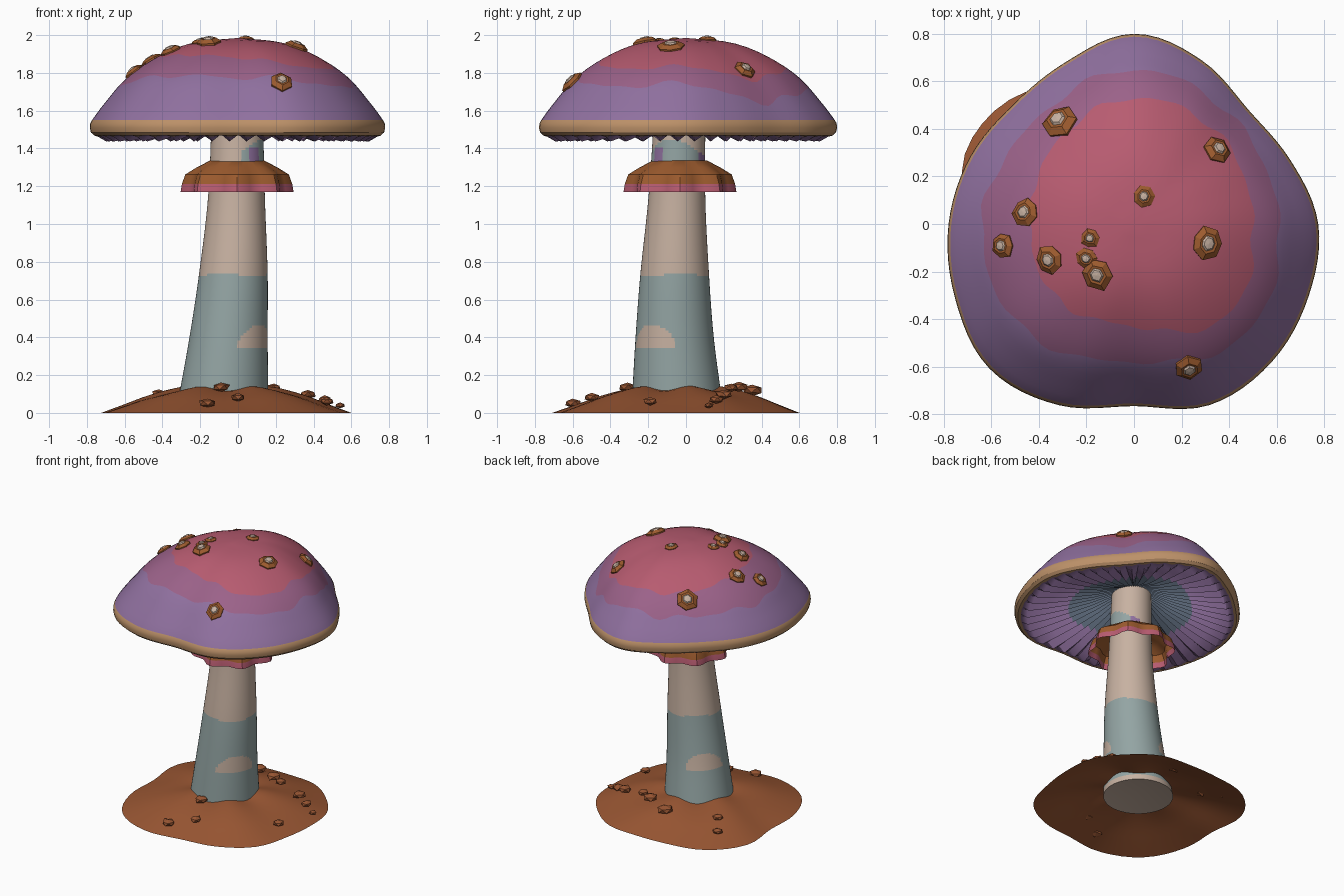
import bpy, bmesh, math, random
from mathutils import Vector, Matrix

if "Cube" in bpy.data.objects:
    bpy.data.objects.remove(bpy.data.objects["Cube"])

random.seed(4)
TAU = 2 * math.pi


def material(name, rgb):
    m = bpy.data.materials.new(name)
    m.diffuse_color = [(c / 255) ** 2.2 for c in rgb] + [1]
    m.use_nodes = True
    m.node_tree.nodes["Principled BSDF"].inputs["Base Color"].default_value = m.diffuse_color
    return m


PINK = material("dusty pink", (182, 92, 112))
MAUVE = material("mauve", (154, 98, 136))
PURPLE = material("soft purple", (143, 112, 158))
RIM = material("rim tan", (186, 143, 104))
BROWN = material("orange brown", (156, 92, 50))
CREAM = material("pale cream", (198, 176, 160))
SLATE = material("grey green slate", (146, 163, 162))
DARK = material("blue slate", (95, 108, 125))
SOIL = material("soil brown", (152, 87, 54))


def loop_value(table, ang):
    """Smooth closed interpolation of evenly spaced values around a circle."""
    n = len(table)
    f = (ang / TAU % 1) * n
    i, u = int(f), f - int(f)
    a, b, c, d = (table[(i + k) % n] for k in (-1, 0, 1, 2))
    return b + 0.5 * u * (c - a + u * (2 * a - 5 * b + 4 * c - d + u * (3 * (b - c) + d - a)))


def line_value(pts, x):
    """Smoothed interpolation through sorted (x, value) points."""
    n = len(pts)
    i = max(k for k in range(n - 1) if k == 0 or pts[k][0] <= x)
    (x0, y0), (x1, y1) = pts[i], pts[i + 1]

    def slope(k):
        a, b = pts[max(k - 1, 0)], pts[min(k + 1, n - 1)]
        return (b[1] - a[1]) / (b[0] - a[0])
    h = x1 - x0
    u = min(max((x - x0) / h, 0), 1)
    return ((2 * u**3 - 3 * u**2 + 1) * y0 + (u**3 - 2 * u**2 + u) * h * slope(i)
            + (3 * u**2 - 2 * u**3) * y1 + (u**3 - u**2) * h * slope(i + 1))


def loft(name, rings, mats, rule, start=None, end=None, angle=30):
    """Skin closed rings; rule(centre, band) picks each face's material."""
    bm = bmesh.new()
    rows = [[bm.verts.new(p) for p in r] for r in rings]
    n = len(rows[0])
    for k, (a, b) in enumerate(zip(rows, rows[1:])):
        for i in range(n):
            j = (i + 1) % n
            f = bm.faces.new((a[i], a[j], b[j], b[i]))
            f.material_index = rule(f.calc_center_median(), k)
    for tip, row, k in ((start, rows[0], 0), (end, rows[-1], len(rows) - 2)):
        if tip:
            c = bm.verts.new(tip)
            for i in range(n):
                p, q = row[i], row[(i + 1) % n]
                f = bm.faces.new((q, p, c) if tip is start else (p, q, c))
                f.material_index = rule(f.calc_center_median(), k)
    return finish(name, bm, mats, angle)


def finish(name, bm, mats, angle):
    me = bpy.data.meshes.new(name)
    bm.to_mesh(me)
    bm.free()
    for m in mats:
        me.materials.append(m)
    ob = bpy.data.objects.new(name, me)
    bpy.context.collection.objects.link(ob)
    if angle:
        bpy.ops.object.select_all(action='DESELECT')
        ob.select_set(True)
        bpy.context.view_layer.objects.active = ob
        bpy.ops.object.shade_smooth_by_angle(angle=math.radians(angle))
    return ob


def ring(n, radius, z, cx=0, cy=0):
    """radius and z are functions of (angle, index)."""
    return [(cx + radius(a, i) * math.cos(a), cy + radius(a, i) * math.sin(a), z(a, i))
            for i in range(n) for a in [TAU * i / n]]


# ---- cap: gilled underside, rolled rim, three colour zones on the dome
CAP = [.775, .71, .68, .745, .80, .74, .715, .745, .78, .815, .86, .825, .766, .825, .82, .795]
PINK_EDGE = [.50, .52, .53, .47, .44, .45, .43, .55]
MAUVE_EDGE = [.61, .61, .65, .60, .64, .64, .58, .66]
DOME = [(0, 1.985), (.3, 1.96), (.52, 1.895), (.75, 1.775), (.92, 1.62), (.985, 1.55)]


def cap_r(a):
    return loop_value(CAP, a)


def dome_ring(radius):
    return ring(96, lambda a, i: radius(a), lambda a, i: line_value(DOME, radius(a) / cap_r(a)))


def edge(table):
    return lambda a: loop_value(table, a) + .008 * math.sin(11 * a) + .006 * math.sin(17 * a + 1)


def between(f, g, u):
    return lambda a: f(a) * (1 - u) + g(a) * u


pink_r, mauve_r, top_r = edge(PINK_EDGE), edge(MAUVE_EDGE), lambda a: .985 * cap_r(a)
rings = []
for t, valley, ridge in ((.17, 1.62, 1.61), (.35, 1.585, 1.55), (.55, 1.54, 1.50),
                         (.75, 1.50, 1.46), (.89, 1.475, 1.437), (.945, 1.472, 1.462)):
    rings.append(ring(96, lambda a, i: t * cap_r(a), lambda a, i: ridge if i % 2 else valley))
for t, z in ((.97, 1.468), (.993, 1.485), (1.0, 1.51), (.997, 1.532)):
    rings.append(ring(96, lambda a, i: t * cap_r(a), lambda a, i: z))
rings += [dome_ring(between(top_r, mauve_r, u / 6)) for u in range(6)]
rings += [dome_ring(between(mauve_r, pink_r, u / 3)) for u in range(3)]
rings += [dome_ring(between(pink_r, lambda a: 0, u / 8)) for u in range(8)]
ZONES = [0] * 2 + [1] * 3 + [2] * 5 + [1] * 6 + [3] * 3 + [4] * 8
loft("cap", rings, [DARK, PURPLE, RIM, MAUVE, PINK], lambda c, k: ZONES[k],
     start=(0, 0, 1.63), end=(0, 0, 1.985), angle=28)


def cap_point(x, y):
    return Vector((x, y, line_value(DOME, math.hypot(x, y) / cap_r(math.atan2(y, x)))))


# ---- warts: faceted brown collars with a pale knob
WARTS = [(-.31, .43, .08), (.35, .31, .065), (.04, .115, .045), (-.455, .05, .06),
         (-.55, -.09, .055), (-.355, -.15, .062), (-.185, -.06, .04), (-.2, -.145, .045),
         (-.155, -.21, .07), (.305, -.08, .067), (.23, -.6, .065)]
for x, y, r in WARTS:
    p = cap_point(x, y)
    nrm = (cap_point(x + .02, y) - cap_point(x - .02, y)).cross(
        cap_point(x, y + .02) - cap_point(x, y - .02)).normalized()
    mat = Matrix.Translation(p) @ nrm.to_track_quat('Z', 'Y').to_matrix().to_4x4()
    spin, n = random.random() * 6, random.choice((6, 7))
    size = [r * random.uniform(.9, 1.12) for _ in range(n)]
    rows = [[(s * k * math.cos(spin + TAU * i / n), s * k * math.sin(spin + TAU * i / n), h * r)
             for i, s in enumerate(size)]
            for k, h in ((.95, -.25), (1, .1), (.62, .36), (.45, .34), (.34, .46))]
    loft("cap_wart", rows, [BROWN, CREAM], lambda c, k: int(k > 2),
         end=(0, 0, .5 * r), angle=0).matrix_world = mat

# ---- stem: leaning taper with mossy lower half and patches
STEM_X = [(.07, -.078), (.4, -.05), (.73, -.025), (1.15, -.008), (1.65, -.003)]
STEM_Y = [(.07, -.048), (.4, -.06), (.73, -.06), (1.15, -.048), (1.65, -.03)]
STEM_R = [(.07, .238), (.4, .207), (.73, .182), (1.15, .15), (1.65, .134)]


def stem_rule(c, k):
    a = math.atan2(c.y - line_value(STEM_Y, c.z), c.x - line_value(STEM_X, c.z))
    if c.z < .11:
        return 0
    if c.z < .73 + .01 * math.sin(3 * a + 1):
        for mid in (-.75, 2.35):
            d = (a - mid + math.pi) % TAU - math.pi
            low = .34 + .02 * max(0, -d)
            if low < c.z < .34 + .125 * math.sqrt(max(0, 1 - ((d - .1) / .68) ** 2)):
                return 0
        return 1
    if 1.26 < c.z < 1.41 + .04 * math.sin(2 * a + 2.2) and -1.45 < a < 1.3:
        if abs(a + .85) < .25 and c.z < 1.40 or abs(a - 1.1) < .2:
            return 2
        return 1
    return 0


rows = []
for s in range(121):
    z = .07 + 1.57 * s / 120
    rows.append(ring(80, lambda a, i: line_value(STEM_R, z), lambda a, i: z,
                     line_value(STEM_X, z), line_value(STEM_Y, z)))
loft("stem", rows, [CREAM, SLATE, PURPLE], stem_rule, start=(-.075, -.05, .10), angle=40)

# ---- skirt ring: scalloped collar with a pink hem
rows = []
for r, lobe, z in ((.277, .022, 1.17), (.272, .02, 1.212), (.258, .016, 1.262),
                   (.205, .008, 1.30), (.145, 0, 1.335), (.12, 0, 1.335)):
    rows.append(ring(48, lambda a, i: r + lobe * math.cos(8 * a), lambda a, i: z, -.005, -.032))
loft("skirt_ring", rows, [PINK, BROWN], lambda c, k: int(k > 0), angle=30)

# ---- soil mound, open where the stem stands
MOUND = [.60, .62, .61, .62, .60, .64, .74, .77, .70, .755, .80, .76, .68, .69, .69, .62]
SOIL_Z = [(0, .0), (.25, .04), (.55, .088), (.85, .122), (1, .13)]


def mound_r(a, u):
    return loop_value(MOUND, a) * (1 - u) + .215 * u


rows = []
for s in range(10):
    u = s / 9
    rows.append(ring(64, lambda a, i: mound_r(a, u), lambda a, i: line_value(SOIL_Z, u)
                     + .012 * u * math.sin(5 * a), -.055 * u, -.045 * u))
loft("soil_mound", rows, [SOIL], lambda c, k: 0, angle=40)

# ---- pebbles: flattened faceted lumps resting on the mound
PEBBLES = [(-.16, -.6, .05), (0, -.5, .042), (-.09, -.31, .05), (-.07, .35, .055),
           (.1, .28, .05), (.37, .2, .046), (.46, .16, .04), (.54, .12, .028),
           (.47, -.19, .04), (-.5, .34, .036), (-.42, .22, .04), (.19, .24, .04)]
for x, y, r in PEBBLES:
    outer = loop_value(MOUND, math.atan2(y, x))
    u = min(1, (outer - math.hypot(x, y)) / (outer - .24))
    bm = bmesh.new()
    bmesh.ops.create_icosphere(bm, subdivisions=1, radius=r)
    for v in bm.verts:
        v.co *= random.uniform(.85, 1.1)
        v.co.z *= .55
    bmesh.ops.rotate(bm, verts=bm.verts, matrix=Matrix.Rotation(random.random() * 6, 3, 'Z'))
    finish("pebble", bm, [SOIL], 0).location = (x, y, line_value(SOIL_Z, u) + .015)
